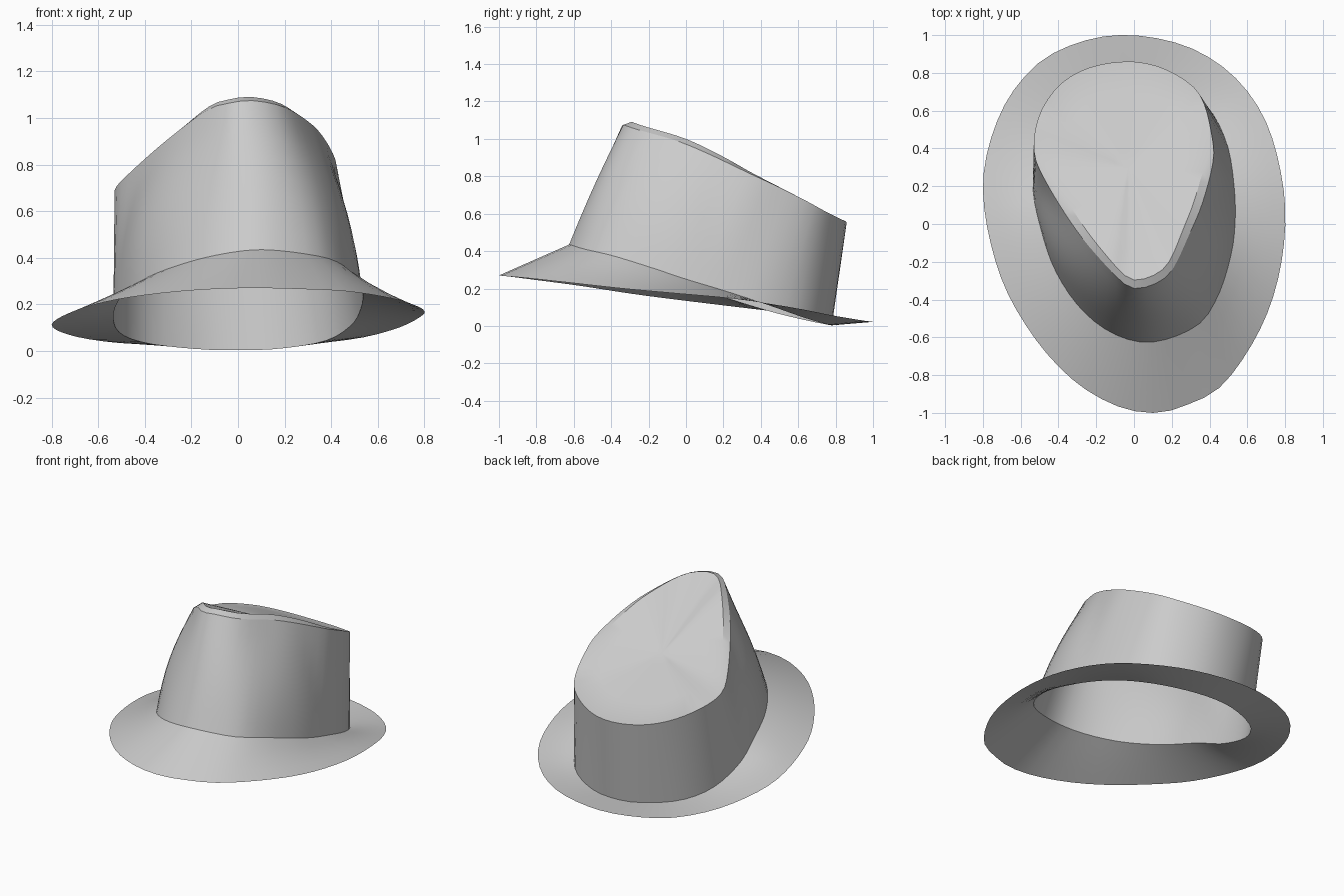
import bpy, bmesh, math
from mathutils import Vector

if "Cube" in bpy.data.objects:
    bpy.data.objects.remove(bpy.data.objects["Cube"])

N = 60  # segments around the hat


def loop(points):
    """Smooth closed curve through the points, evenly resampled to N vertices."""
    p = [Vector(q) for q in points]
    n, dense = len(p), []
    for i in range(n):
        a, b, c, d = p[i - 1], p[i], p[(i + 1) % n], p[(i + 2) % n]
        for k in range(24):
            t = k / 24
            dense.append(0.5 * (2 * b + (c - a) * t + (2 * a - 5 * b + 4 * c - d) * t * t
                                + (3 * b - a - 3 * c + d) * t ** 3))
    dense.append(dense[0])
    lengths = [0.0]
    for u, v in zip(dense, dense[1:]):
        lengths.append(lengths[-1] + (v - u).length)
    out, j = [], 0
    for i in range(N):
        s = lengths[-1] * i / N
        while lengths[j + 1] < s:
            j += 1
        f = (s - lengths[j]) / (lengths[j + 1] - lengths[j])
        out.append(dense[j].lerp(dense[j + 1], f))
    return out


def blend(a, b, steps, bulge=0):
    """Rings from loop a to loop b, swelling outward at the front diagonals."""
    rings = []
    for k in range(steps + 1):
        t, ring = k / steps, []
        for u, v in zip(a, b):
            p = u.lerp(v, t)
            d = Vector((p.x, p.y - .15, 0)).normalized()
            w = max(0, -2 * abs(d.x) * d.y)
            ring.append(p + d * bulge * w * math.sin(math.pi * t))
        rings.append(ring)
    return rings


def skin(name, rings, centre=None):
    """Surface through successive rings, optionally closed to a centre point."""
    bm = bmesh.new()
    rows = [[bm.verts.new(v) for v in r] for r in rings]
    for a, b in zip(rows, rows[1:]):
        for i in range(N):
            j = (i + 1) % N
            bm.faces.new((a[i], a[j], b[j], b[i]))
    if centre:
        c = bm.verts.new(centre)
        for i in range(N):
            bm.faces.new((rows[-1][i], rows[-1][(i + 1) % N], c))
    me = bpy.data.meshes.new(name)
    bm.to_mesh(me)
    bm.free()
    ob = bpy.data.objects.new(name, me)
    bpy.context.collection.objects.link(ob)
    bpy.ops.object.select_all(action='DESELECT')
    ob.select_set(True)
    bpy.context.view_layer.objects.active = ob
    bpy.ops.object.shade_smooth_by_angle(angle=0.5)
    return ob


# Brim outer edge, from the front counter-clockwise
edge = loop([(.1, -1, .27), (.26, -.965, .266), (.46, -.86, .257), (.64, -.61, .23),
             (.75, -.34, .20), (.8, -.03, .172), (.78, .26, .145), (.69, .56, .10),
             (.52, .79, .055), (.28, .94, .03), (-.02, 1, .022), (-.28, .965, .025),
             (-.52, .84, .035), (-.71, .58, .065), (-.80, .2, .11), (-.72, -.24, .165),
             (-.55, -.57, .215), (-.33, -.82, .248), (-.1, -.96, .266)])

# Seam where the crown meets the brim
seam = loop([(.1, -.625, .435), (.33, -.54, .41), (.44, -.39, .375), (.51, -.18, .31),
             (.535, 0, .25), (.53, .2, .19), (.49, .43, .115), (.38, .63, .045),
             (.18, .75, .01), (-.02, .78, .003), (-.2, .74, .01), (-.4, .62, .035),
             (-.51, .44, .08), (-.535, .2, .155), (-.5, 0, .235),
             (-.42, -.24, .30), (-.28, -.45, .36), (-.1, -.585, .41)])

# Upper crease of the crown
crease = loop([(.06, -.335, 1.075), (.19, -.26, 1.05), (.295, -.05, .99), (.365, .12, .92),
               (.42, .34, .815), (.41, .48, .75), (.37, .64, .67), (.3, .74, .615),
               (.14, .83, .57), (-.03, .86, .555), (-.23, .83, .57), (-.39, .74, .605),
               (-.5, .58, .65), (-.53, .39, .69), (-.47, .23, .76),
               (-.3, -.04, .91), (-.13, -.24, 1.035), (-.03, -.33, 1.065)])

# Raised lip inside the crease, fading out towards the back
middle = Vector((-.03, .3, .79))
lip = []
for v in crease:
    w = min(1, max(0, (.6 - v.y) / .35))
    d = Vector((middle.x - v.x, middle.y - v.y, 0)).normalized()
    lip.append(v + d * .045 * w + Vector((0, 0, .016 * w)))

skin("brim", blend(edge, seam, 4))
skin("crown_wall", blend(seam, crease, 8, bulge=.035))
floor_rings = [[v.lerp(middle, t) for v in lip] for t in (0, .3, .6, .85)]
skin("crown_top", [crease] + floor_rings, middle)
